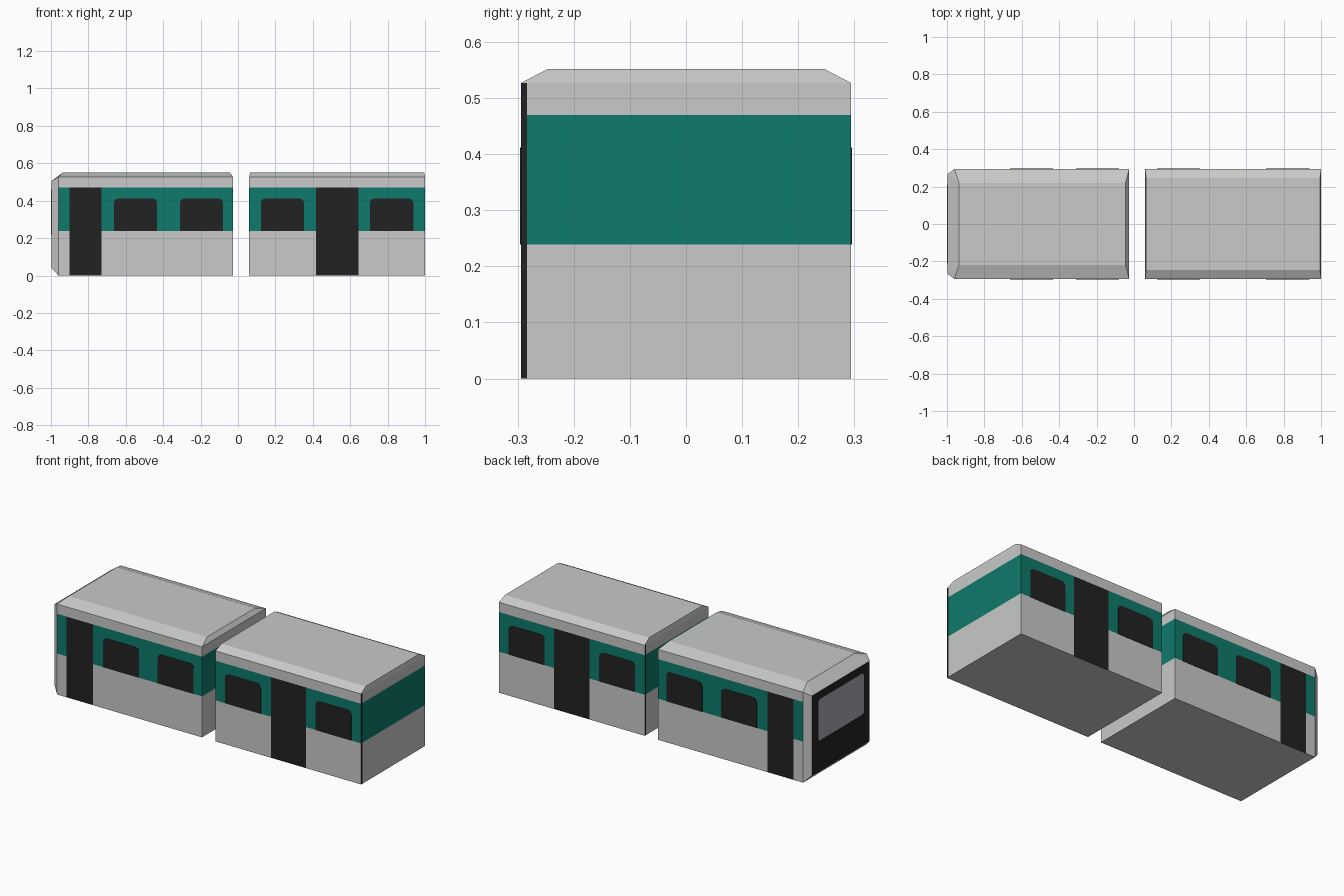
import bpy, bmesh, math
from mathutils import Vector

if "Cube" in bpy.data.objects:
    bpy.data.objects.remove(bpy.data.objects["Cube"])

def material(name, rgb):
    m = bpy.data.materials.new(name)
    m.diffuse_color = (*rgb, 1)
    m.use_nodes = True
    m.node_tree.nodes["Principled BSDF"].inputs["Base Color"].default_value = m.diffuse_color
    return m

GREY = material("light_grey", (0.58, 0.59, 0.58))
TEAL = material("teal", (0.0045, 0.195, 0.147))
BLACK = material("black", (0.016, 0.016, 0.016))
GLASS = material("windscreen_grey", (0.40, 0.40, 0.44))

W, WALL, ROOF = 0.294, 0.527, 0.552       # half width, wall top, roof top
BAND0, BAND1 = 0.239, 0.47                # teal band heights
STRIP = 0.283                             # inner edge of the dark corner strip


def add_object(name, bm, mats):
    bmesh.ops.recalc_face_normals(bm, faces=bm.faces)
    me = bpy.data.meshes.new(name)
    bm.to_mesh(me)
    bm.free()
    for m in mats:
        me.materials.append(m)
    ob = bpy.data.objects.new(name, me)
    bpy.context.collection.objects.link(ob)
    return ob


def ring(x0, x1, y, z):
    return [(x, s * y, z) for x in (x0, x1) for s in (-1, 1)]


def car_body(name, points, door, strips):
    # Convex shell, cut along the paint lines, then coloured by position
    bm = bmesh.new()
    for p in points:
        bm.verts.new(p)
    bmesh.ops.convex_hull(bm, input=bm.verts)
    bmesh.ops.dissolve_limit(bm, angle_limit=0.01, verts=bm.verts, edges=bm.edges)
    cuts = [((0, 0, z), (0, 0, 1)) for z in (BAND0, BAND1)]
    cuts += [((x, 0, 0), (1, 0, 0)) for x in door]
    if strips:
        cuts += [((0, y, 0), (0, 1, 0)) for y in (-STRIP, STRIP)]
    for co, no in cuts:
        bmesh.ops.bisect_plane(bm, geom=bm.verts[:] + bm.edges[:] + bm.faces[:],
                               plane_co=co, plane_no=no)
    bmesh.ops.recalc_face_normals(bm, faces=bm.faces)
    for f in bm.faces:
        c, n = f.calc_center_median(), f.normal
        band = BAND0 < c.z < BAND1
        if abs(n.y) > 0.9:
            if door[0] < c.x < door[1] and c.z < BAND1:
                f.material_index = 2
            elif band:
                f.material_index = 1
        elif abs(n.x) > 0.9 and c.z < WALL:
            if c.x < -0.98 or (strips and c.y * math.copysign(1, n.x) < -STRIP):
                f.material_index = 2
            elif band:
                f.material_index = 1
    return add_object(name, bm, (GREY, TEAL, BLACK))


def rounded(u0, u1, v0, v1, r_low, r_top):
    # Rectangle outline with rounded corners (radius 0 gives a sharp one)
    pts = []
    for i, (u, v, su, sv, r) in enumerate(((u1, v1, -1, -1, r_top), (u0, v1, 1, -1, r_top),
                                           (u0, v0, 1, 1, r_low), (u1, v0, -1, 1, r_low))):
        if not r:
            pts.append((u, v))
            continue
        for k in range(4):
            a = math.radians(90 * i + 30 * k)
            pts.append((u + su * r + r * math.cos(a), v + sv * r + r * math.sin(a)))
    return pts


def plate(name, outline, place, out, mat):
    bm = bmesh.new()
    face = bm.faces.new([bm.verts.new(place(u, v)) for u, v in outline])
    res = bmesh.ops.extrude_face_region(bm, geom=[face])
    bmesh.ops.translate(bm, vec=Vector(out),
                        verts=[g for g in res["geom"] if isinstance(g, bmesh.types.BMVert)])
    return add_object(name, bm, (mat,))


# Leading car with tapered nose
car_body("front_car_body",
         ring(-0.96, -0.026, W, 0) + ring(-0.96, -0.026, W, WALL)
         + ring(-0.935, -0.045, 0.22, ROOF)
         + ring(-0.998, -0.998, 0.266, 0.04)[:2] + ring(-0.998, -0.998, 0.266, 0.505)[:2],
         (-0.90, -0.73), False)

# Trailing car
car_body("rear_car_body",
         ring(0.06, 1.0, W, 0) + ring(0.06, 1.0, W, WALL) + ring(0.065, 0.995, 0.246, ROOF),
         (0.417, 0.645), True)

# Side windows, mirrored on both sides
for i, x in enumerate((-0.663, -0.311, 0.122, 0.706)):
    for s, side in ((-1, "front"), (1, "back")):
        plate(f"{side}_window_{i + 1}", rounded(x, x + 0.231, BAND0, 0.412, 0, 0.025),
              lambda u, v, s=s: (u, s * (W - 0.001), v), (0, s * 0.003, 0), BLACK)

# Windscreen on the nose
plate("windscreen", rounded(-0.21, 0.21, 0.22, 0.46, 0.015, 0.02),
      lambda u, v: (-0.997, u, v), (-0.003, 0, 0), GLASS)
